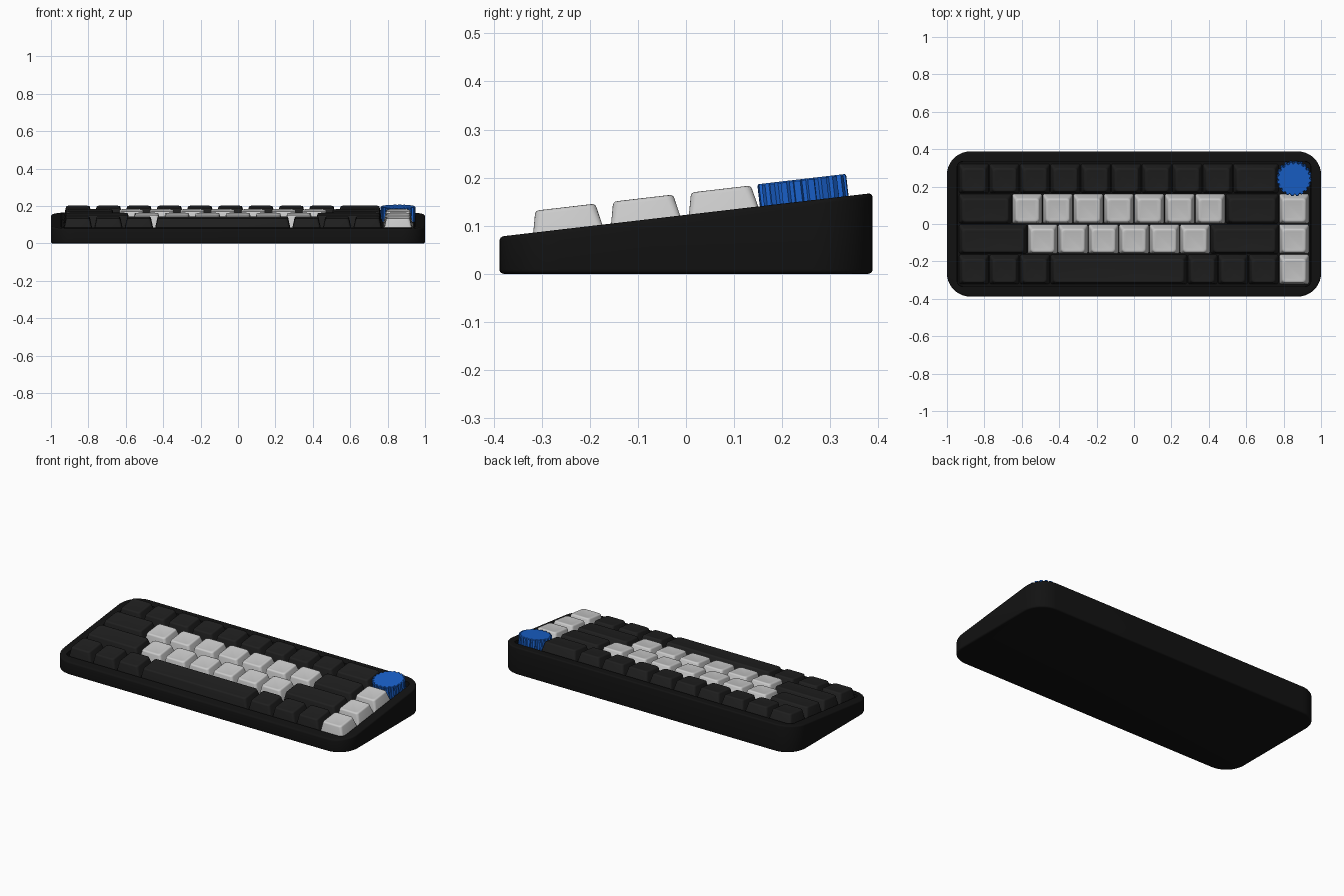
import bpy, bmesh, math
from mathutils import Matrix

if "Cube" in bpy.data.objects:
    bpy.data.objects.remove(bpy.data.objects["Cube"])

U = 0.163                      # key pitch
SLOPE = 0.1167                 # rise of the sloped top
DECK = Matrix.Translation((0, 0, 0.1225)) @ Matrix.Rotation(math.atan(SLOPE), 4, 'X')
LEFT = -11.5 * U / 2


def material(name, rgb):
    m = bpy.data.materials.new(name)
    m.diffuse_color = (*rgb, 1)
    m.use_nodes = True
    m.node_tree.nodes["Principled BSDF"].inputs["Base Color"].default_value = m.diffuse_color
    return m


BLACK = material("case_black", (0.006, 0.006, 0.006))
DARK = material("key_dark", (0.014, 0.014, 0.014))
BLUE = material("knob_blue", (0.01, 0.12, 0.6))


def rounded_rect(hx, hy, r, n):
    pts = []
    for i, (sx, sy) in enumerate(((1, 1), (-1, 1), (-1, -1), (1, -1))):
        for k in range(n + 1):
            a = math.pi / 2 * (i + k / n)
            pts.append((sx * (hx - r) + r * math.cos(a), sy * (hy - r) + r * math.sin(a)))
    return pts


def loft(name, rings, mat=None, angle=35):
    bm = bmesh.new()
    loops = [[bm.verts.new(p) for p in ring] for ring in rings]
    for a, b in zip(loops, loops[1:]):
        for i in range(len(a)):
            j = (i + 1) % len(a)
            bm.faces.new((a[i], a[j], b[j], b[i]))
    bm.faces.new(loops[0][::-1])
    bm.faces.new(loops[-1])
    bmesh.ops.recalc_face_normals(bm, faces=bm.faces)
    me = bpy.data.meshes.new(name)
    bm.to_mesh(me)
    bm.free()
    me.shade_smooth()
    me.set_sharp_from_angle(angle=math.radians(angle))
    if mat:
        me.materials.append(mat)
    return me


def place(name, me, matrix=Matrix()):
    ob = bpy.data.objects.new(name, me)
    bpy.context.collection.objects.link(ob)
    ob.matrix_world = matrix
    return ob


# wedge case with rounded corners, soft edges and a sunken key well
def case_ring(inset, z, sloped, hx=1.0, hy=0.388, r=0.125):
    return [(x, y, z + (0.1225 + SLOPE * y if sloped else 0))
            for x, y in rounded_rect(hx - inset, hy - inset, r - inset, 10)]


B = 0.009
steps = [math.pi / 2 * k / 4 for k in range(5)]
rings = [case_ring(B * (1 - math.sin(a)), B * (1 - math.cos(a)), False) for a in steps]
rings += [case_ring(B * (1 - math.cos(a)), B * (math.sin(a) - 1), True) for a in steps]
well = dict(hx=0.946, hy=0.334, r=0.03)
rings += [case_ring(0, 0, True, **well), case_ring(0.001, -0.034, True, **well)]
place("case", loft("case", rings, BLACK))


# tapered keycaps: (inset, height, corner radius) from skirt to top
CAP = [(0, -0.032, 0.010), (0.0145, 0.037, 0.016), (0.0165, 0.042, 0.016),
       (0.0205, 0.0445, 0.016), (0.026, 0.045, 0.014), (0.034, 0.0435, 0.012)]
cap_cache = {}


def cap(width, dark):
    key = (width, dark)
    if key not in cap_cache:
        hx, hy = width * U / 2 - 0.0025, U / 2 - 0.0025
        cap_cache[key] = loft("keycap", [[(x, y, z) for x, y in rounded_rect(hx - d, hy - d, r, 4)]
                                         for d, z, r in CAP], DARK if dark else None, 40)
    return cap_cache[key]


# rows from front to back: (width in units, count, dark)
ROWS = [
    [(1, 3, True), (4.5, 1, True), (1, 3, True), (1, 1, False)],
    [(2.25, 1, True), (1, 6, False), (2.25, 1, True), (1, 1, False)],
    [(1.75, 1, True), (1, 7, False), (1.75, 1, True), (1, 1, False)],
    [(1, 9, True), (1.5, 1, True)],
]
for r, row in enumerate(ROWS):
    x, n = LEFT, 0
    y = (r - 1.5) * U - 0.003
    for width, count, dark in row:
        for _ in range(count):
            n += 1
            place(f"key_row{r + 1}_{n}", cap(width, dark),
                  DECK @ Matrix.Translation((x + width * U / 2, y, 0)))
            x += width * U

# ribbed rotary knob in the back right corner
TEETH = 20


def knob_ring(inset, z):
    pts = []
    for t in range(TEETH):
        for f, rad in ((0.0, 0.085), (0.30, 0.085), (0.42, 0.093), (0.88, 0.093)):
            a = 2 * math.pi * (t + f) / TEETH
            pts.append(((rad - inset) * math.cos(a), (rad - inset) * math.sin(a), z))
    return pts


knob = loft("knob", [knob_ring(0, -0.032), knob_ring(0, 0.043), knob_ring(0.003, 0.046)], BLUE, 25)
place("knob", knob, DECK @ Matrix.Translation((LEFT + 11 * U, 1.5 * U + 0.003, 0)))
